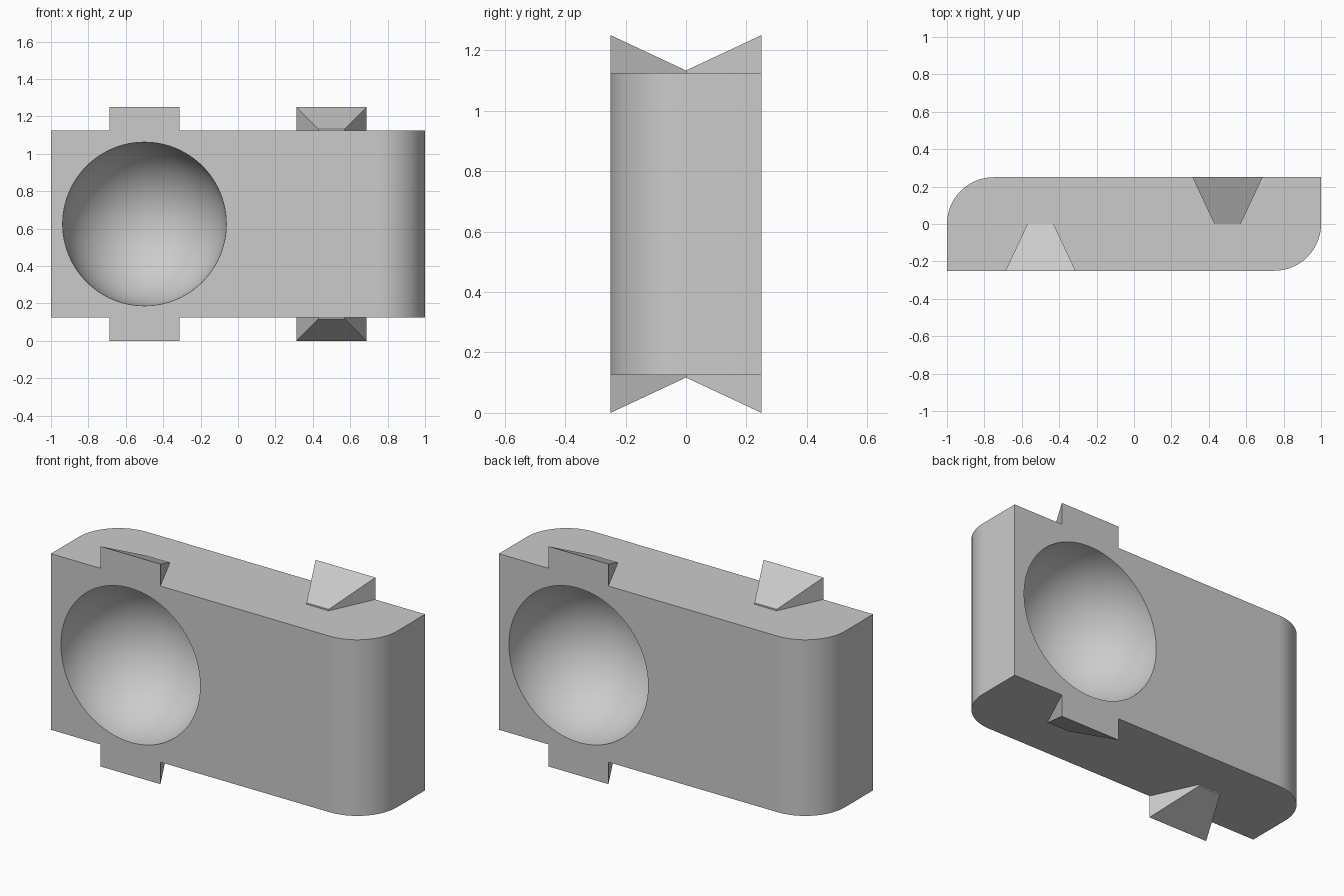
import bpy, bmesh, math
from mathutils import Vector, Matrix

cube = bpy.data.objects.get("Cube")
if cube:
    bpy.data.objects.remove(cube, do_unlink=True)

MID_Z, HALF_H = 0.625, 0.5      # block centre height and half height
HALF_T, ROUND = 0.25, 0.25      # half thickness and corner radius
BOWL_R = 0.4375

grey = bpy.data.materials.new("plain grey")
grey.use_nodes = True
colour = (0.6, 0.6, 0.6, 1)
grey.diffuse_color = colour
grey.node_tree.nodes["Principled BSDF"].inputs["Base Color"].default_value = colour


def make_object(name, bm):
    bmesh.ops.recalc_face_normals(bm, faces=bm.faces)
    mesh = bpy.data.meshes.new(name)
    bm.to_mesh(mesh)
    bm.free()
    mesh.materials.append(grey)
    obj = bpy.data.objects.new(name, mesh)
    bpy.context.collection.objects.link(obj)
    return obj


def make_block():
    """Plank whose outline has two diagonally opposite rounded corners."""
    steps = 24
    half = [(-1, -HALF_T)]
    for i in range(steps + 1):
        a = math.pi / 2 * (i / steps - 1)
        half.append((1 - ROUND + ROUND * math.cos(a), ROUND * math.sin(a)))
    outline = half + [(-x, -y) for x, y in half]
    bm = bmesh.new()
    base = bm.faces.new([bm.verts.new((x, y, MID_Z - HALF_H)) for x, y in outline])
    top = bmesh.ops.extrude_face_region(bm, geom=[base])["geom"]
    bmesh.ops.translate(bm, vec=(0, 0, 2 * HALF_H),
                        verts=[g for g in top if isinstance(g, bmesh.types.BMVert)])
    return make_object("block", bm)


def make_bowl_cutter(side):
    """Hemisphere with a short collar poking out of the face; side -1 is front."""
    rings = 32
    centre = Vector((side * 0.5, side * HALF_T, MID_Z))
    profile = [(0, 0.1), (BOWL_R, 0.1)]
    for i in range(rings + 1):
        a = math.pi / 2 * i / rings
        profile.append((BOWL_R * math.cos(a), -BOWL_R * math.sin(a)))
    bm = bmesh.new()
    verts = [bm.verts.new(centre + Vector((r, side * out, 0))) for r, out in profile]
    edges = [bm.edges.new(pair) for pair in zip(verts, verts[1:])]
    bmesh.ops.spin(bm, geom=verts + edges, cent=centre, axis=(0, 1, 0),
                   angle=2 * math.pi, steps=96)
    bmesh.ops.remove_doubles(bm, verts=bm.verts, dist=0.0001)
    return make_object("bowl_cutter", bm)


def make_tab(name, side, up):
    """Dovetail wedge, wide and tall at the face, narrow and low at mid depth."""
    bm = bmesh.new()
    for y, half_w, height in ((HALF_T, 0.1875, 0.125), (0, 0.07, 0.008)):
        for x in (-half_w, half_w):
            for h in (0, height):
                bm.verts.new((side * (0.5 + x), side * y, MID_Z + up * (HALF_H + h)))
    bmesh.ops.convex_hull(bm, input=bm.verts)
    bmesh.ops.dissolve_limit(bm, angle_limit=0.01, verts=bm.verts, edges=bm.edges)
    return make_object(name, bm)


# Block with a bowl hollowed into the front and the back
block = make_block()
bpy.context.view_layer.objects.active = block
for side in (-1, 1):
    cutter = make_bowl_cutter(side)
    cutter.hide_render = True
    mod = block.modifiers.new("bowl", "BOOLEAN")
    mod.operation = "DIFFERENCE"
    mod.solver = "EXACT"
    mod.object = cutter
    bpy.ops.object.modifier_apply(modifier=mod.name)
    bpy.data.objects.remove(cutter, do_unlink=True)

bpy.ops.object.select_all(action="DESELECT")
block.select_set(True)
bpy.ops.object.shade_smooth_by_angle(angle=math.radians(30))

# Dovetail tabs above and below each bowl
for side, face in ((-1, "front"), (1, "back")):
    for up, level in ((1, "top"), (-1, "bottom")):
        make_tab(f"{face}_{level}_tab", side, up)
